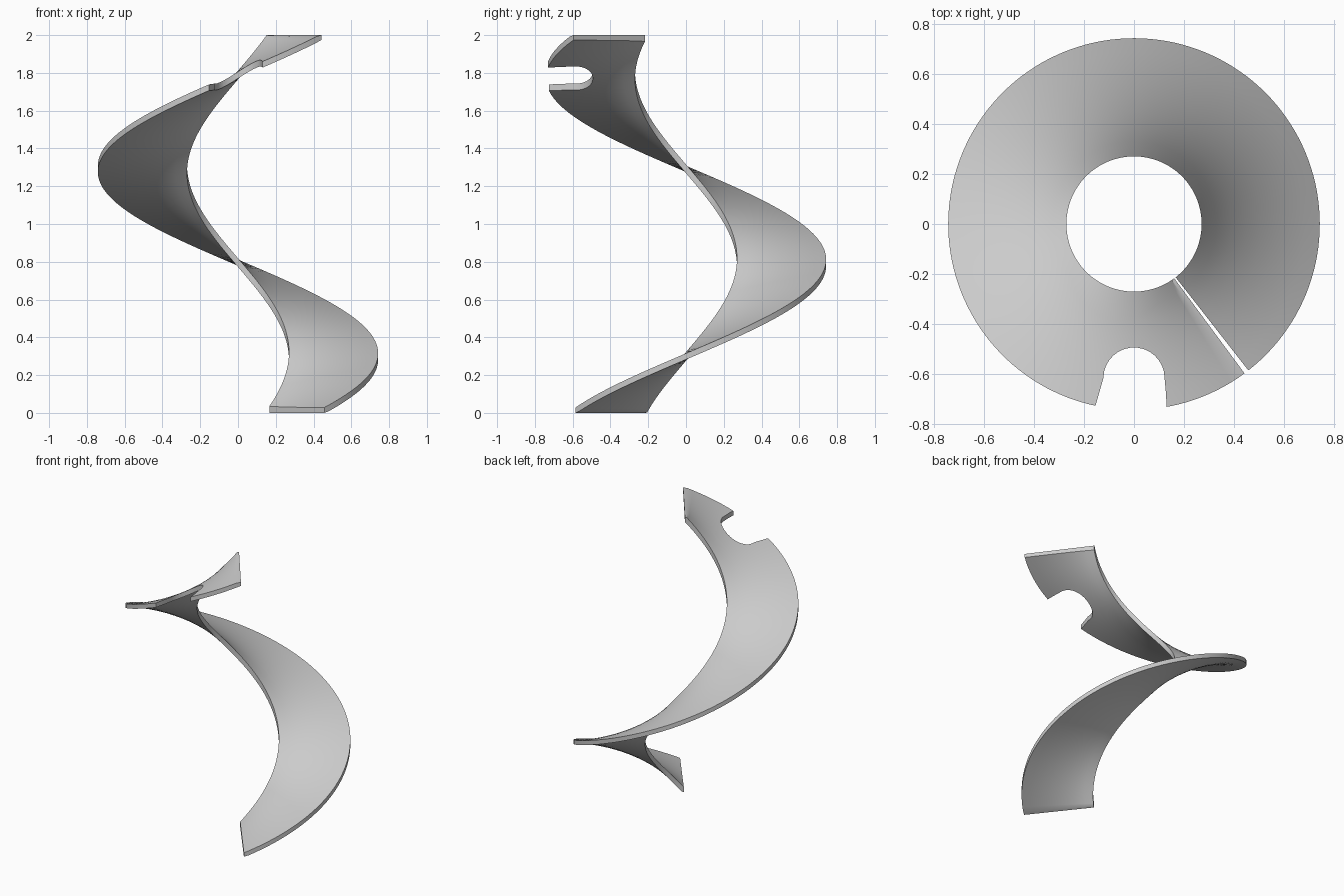
import bpy, bmesh
from math import sin, cos, pi, radians, sqrt

if "Cube" in bpy.data.objects:
    bpy.data.objects.remove(bpy.data.objects["Cube"])

R_IN, R_OUT = 0.27, 0.742        # ribbon radii
A0, A1 = radians(-52), radians(306.5)
K = 1.986 / (2 * pi)             # rise per radian
Z0 = 0.299                       # height at angle zero
HALF = 0.015                     # half thickness
STEPS, COLS = 144, 8


def make_object(name, bm):
    bmesh.ops.recalc_face_normals(bm, faces=bm.faces)
    mesh = bpy.data.meshes.new(name)
    bm.to_mesh(mesh)
    bm.free()
    obj = bpy.data.objects.new(name, mesh)
    bpy.context.collection.objects.link(obj)
    return obj


# Helical ribbon: a closed radial cross-section swept one turn upward
section = [(R_IN + (R_OUT - R_IN) * i / COLS, -1) for i in range(COLS + 1)]
section += [(r, 1) for r, _ in reversed(section)]
bm = bmesh.new()
rings = []
for s in range(STEPS + 1):
    a = A0 + (A1 - A0) * s / STEPS
    ring = []
    for r, side in section:
        z = Z0 + K * a + side * HALF * sqrt(1 + (K / r) ** 2)
        ring.append(bm.verts.new((r * cos(a), r * sin(a), min(2.0, max(0.0, z)))))
    rings.append(ring)
n = len(section)
for lo, hi in zip(rings, rings[1:]):
    for i in range(n):
        j = (i + 1) % n
        bm.faces.new((lo[i], lo[j], hi[j], hi[i]))
# End caps
for ring in (rings[0], rings[-1]):
    for i in range(COLS):
        bm.faces.new((ring[i], ring[i + 1], ring[n - 2 - i], ring[n - 1 - i]))
ribbon = make_object("spiral_ribbon", bm)

# Rounded notch cutter near the upper end
outline = [(0.135, -0.85), (0.128, -0.68)]
outline += [(0.122 * cos(radians(t)), -0.615 + 0.122 * sin(radians(t))) for t in range(0, 181, 12)]
outline += [(-0.155, -0.73), (-0.17, -0.85)]
bm = bmesh.new()
base = bm.faces.new([bm.verts.new((x, y, 1.5)) for x, y in outline])
top = bmesh.ops.extrude_face_region(bm, geom=[base])
bmesh.ops.translate(bm, vec=(0, 0, 0.6), verts=[g for g in top["geom"] if isinstance(g, bmesh.types.BMVert)])
cutter = make_object("notch_cutter", bm)
cutter.hide_render = True
cutter.hide_set(True)

cut = ribbon.modifiers.new("notch", "BOOLEAN")
cut.operation = "DIFFERENCE"
cut.solver = "EXACT"
cut.object = cutter

# Smooth faces with crisp edges
bpy.context.view_layer.objects.active = ribbon
ribbon.select_set(True)
bpy.ops.object.modifier_apply(modifier=cut.name)
bpy.data.objects.remove(cutter)
bpy.ops.object.shade_smooth_by_angle(angle=radians(35))
